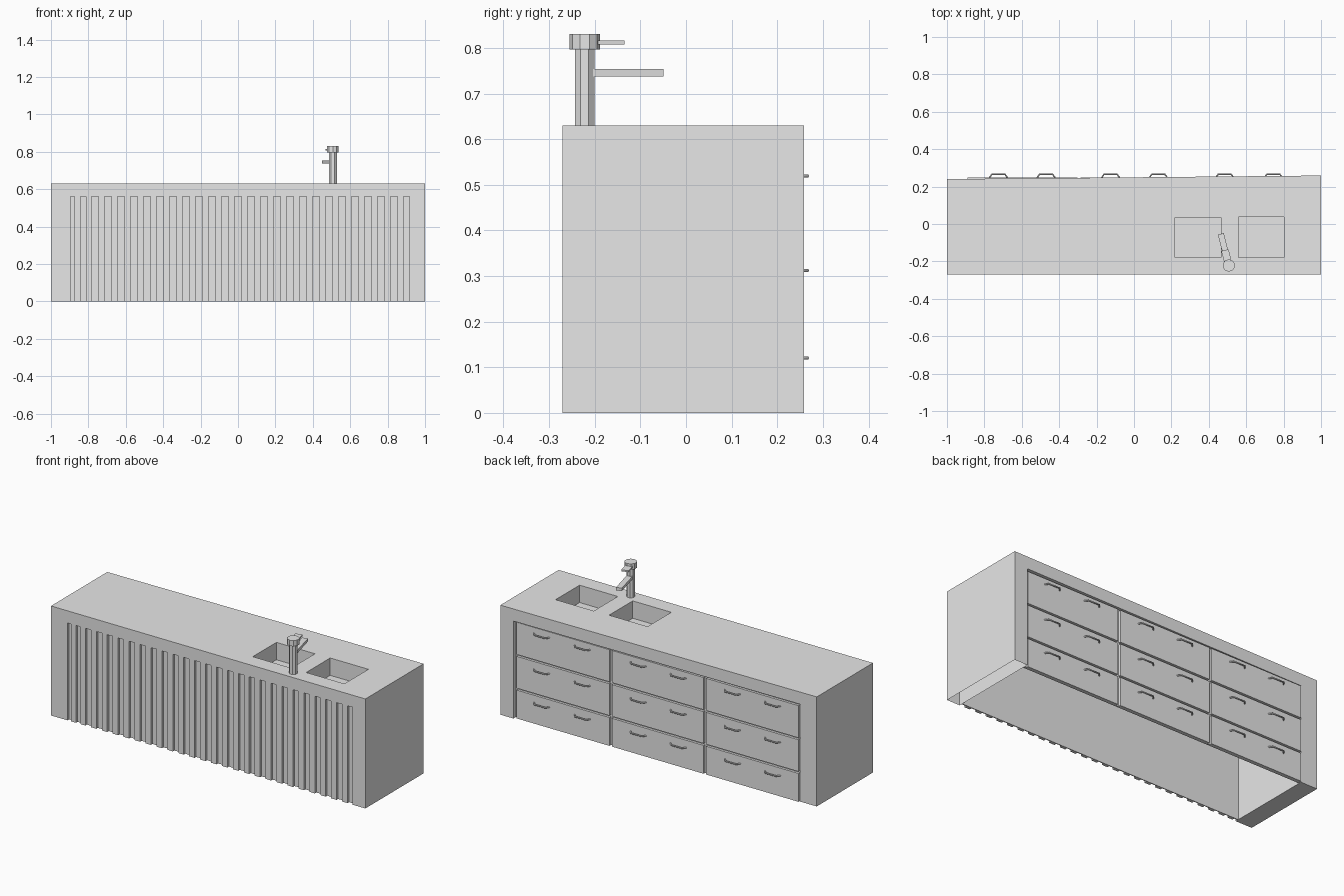
import bpy, bmesh, math
from mathutils import Vector, Matrix

cube = bpy.data.objects.get("Cube")
if cube:
    bpy.data.objects.remove(cube, do_unlink=True)

grey = bpy.data.materials.new("plain_grey")
grey.use_nodes = True
grey.diffuse_color = (0.8, 0.8, 0.8, 1)
grey.node_tree.nodes["Principled BSDF"].inputs["Base Color"].default_value = (0.8, 0.8, 0.8, 1)


def finish(name, bm):
    mesh = bpy.data.meshes.new(name)
    bm.normal_update()
    bm.to_mesh(mesh)
    bm.free()
    mesh.materials.append(grey)
    ob = bpy.data.objects.new(name, mesh)
    bpy.context.collection.objects.link(ob)
    return ob


def prism(name, outline, height, base=0.0):
    """Extrude a plan outline (x, y) upward."""
    bm = bmesh.new()
    face = bm.faces.new([bm.verts.new((x, y, base)) for x, y in outline])
    top = bmesh.ops.extrude_face_region(bm, geom=[face])["geom"]
    bmesh.ops.translate(bm, vec=(0, 0, height),
                        verts=[v for v in top if isinstance(v, bmesh.types.BMVert)])
    bmesh.ops.recalc_face_normals(bm, faces=bm.faces)
    return finish(name, bm)


def box(name, x0, x1, y0, y1, z0, z1):
    return prism(name, [(x0, y0), (x1, y0), (x1, y1), (x0, y1)], z1 - z0, z0)


def cut(target, cutter):
    cutter.hide_render = True
    mod = target.modifiers.new("cut", 'BOOLEAN')
    mod.operation, mod.solver, mod.object = 'DIFFERENCE', 'EXACT', cutter
    bpy.context.view_layer.objects.active = target
    bpy.ops.object.modifier_apply(modifier=mod.name)
    bpy.data.objects.remove(cutter, do_unlink=True)


FRONT, TOP = -0.271, 0.63
LEFT, RIGHT, LINTEL = 0.917, -0.895, 0.56
SINKS = {"left_sink": (0.56, 0.803, -0.18, 0.038),
         "right_sink": (0.22, 0.465, -0.18, 0.035)}

# Waterfall worktop with two legs, its back edge slightly skewed
frame = prism("worktop_frame", [(-1, FRONT), (1, FRONT), (1, 0.259), (-1, 0.24)], TOP)
cut(frame, box("opening_cutter", RIGHT, LEFT, -0.5, 0.5, -0.2, LINTEL))
for name, (x0, x1, y0, y1) in SINKS.items():
    cut(frame, box("sink_cutter", x0, x1, y0, y1, 0.5, 0.8))

# The left leg is open underneath
bm = bmesh.new()
bm.from_mesh(frame.data)
foot = [f for f in bm.faces if f.normal.z < -0.9
        and f.calc_center_median().z < 0.01 and f.calc_center_median().x > 0.9]
bmesh.ops.delete(bm, geom=foot, context='FACES')
bm.to_mesh(frame.data)
bm.free()

# Sink basins, open at the top
for name, (x0, x1, y0, y1) in SINKS.items():
    basin = box(name, x0, x1, y0, y1, 0.53, LINTEL)
    bm = bmesh.new()
    bm.from_mesh(basin.data)
    lid = [f for f in bm.faces if f.normal.z > 0.9]
    bmesh.ops.delete(bm, geom=lid, context='FACES')
    bmesh.ops.reverse_faces(bm, faces=bm.faces)
    bm.to_mesh(basin.data)
    bm.free()

# Fluted front panel: one plan outline stepping in and out at each groove
grooves = [(RIGHT, -0.873), (-0.841, -0.814)]
grooves += [(-0.782 + 0.0695 * i, -0.747 + 0.0695 * i) for i in range(25)]
grooves[-1] = (grooves[-1][0], LEFT)
FACE, DEEP, INNER = FRONT + 0.001, FRONT + 0.015, FRONT + 0.02
outline = [(RIGHT, INNER)]
for a, b in grooves:
    if a > RIGHT:
        outline += [(a, FACE)]
    outline += [(a, DEEP), (b, DEEP)]
    if b < LEFT:
        outline += [(b, FACE)]
outline.append((LEFT, INNER))
prism("fluted_front", outline, LINTEL)

# Back board behind the drawers
box("back_board", RIGHT, LEFT, 0.225, 0.234, 0, LINTEL)


def handle(name, x, z):
    """Bent bar pull swept from a square section."""
    curve = bpy.data.curves.new(name, 'CURVE')
    curve.dimensions = '3D'
    curve.bevel_depth, curve.bevel_resolution = 0.004, 1
    curve.use_fill_caps = True
    path = [(-0.05, 0.245), (-0.035, 0.266), (0.035, 0.266), (0.05, 0.245)]
    spline = curve.splines.new('POLY')
    spline.points.add(len(path) - 1)
    for p, (dx, y) in zip(spline.points, path):
        p.co = (x + dx, y, z, 1)
    curve.materials.append(grey)
    bpy.context.collection.objects.link(bpy.data.objects.new(name, curve))


# Three columns by three rows of drawers, two handles each
columns = {"left": (0.314, 0.905, (0.485, 0.745)),
           "middle": (-0.286, 0.298, (-0.125, 0.13)),
           "right": (-0.889, -0.302, (-0.725, -0.47))}
rows = {"bottom": (0.0, 0.163, 0.12), "middle": (0.174, 0.357, 0.312),
        "top": (0.368, 0.553, 0.519)}
for col, (x0, x1, pulls) in columns.items():
    for row, (z0, z1, hz) in rows.items():
        box(f"{row}_{col}_drawer", x0, x1, 0.232, 0.248, z0, z1)
        for i, hx in enumerate(pulls):
            handle(f"{row}_{col}_handle_{i + 1}", hx, hz)

# Tap: faceted column and cap, with spout and lever swung the same way
TAP = Vector((0.507, -0.222))
SWING = math.atan2(0.17, -0.043)


def ring(radius, sides):
    return [(TAP.x + radius * math.cos(math.tau * (i + 0.5) / sides),
             TAP.y + radius * math.sin(math.tau * (i + 0.5) / sides)) for i in range(sides)]


def arm(name, start, end, half, z0, z1):
    turn = Matrix.Rotation(SWING, 2)
    corners = [(start, -half), (end, -half), (end, half), (start, half)]
    prism(name, [tuple(TAP + turn @ Vector(c)) for c in corners], z1 - z0, z0)


prism("tap_column", ring(0.023, 8), 0.17, TOP)
prism("tap_cap", ring(0.033, 10), 0.033, 0.797)
arm("tap_spout", 0.01, 0.174, 0.016, 0.737, 0.754)
arm("tap_lever", 0.02, 0.085, 0.02, 0.807, 0.816)
